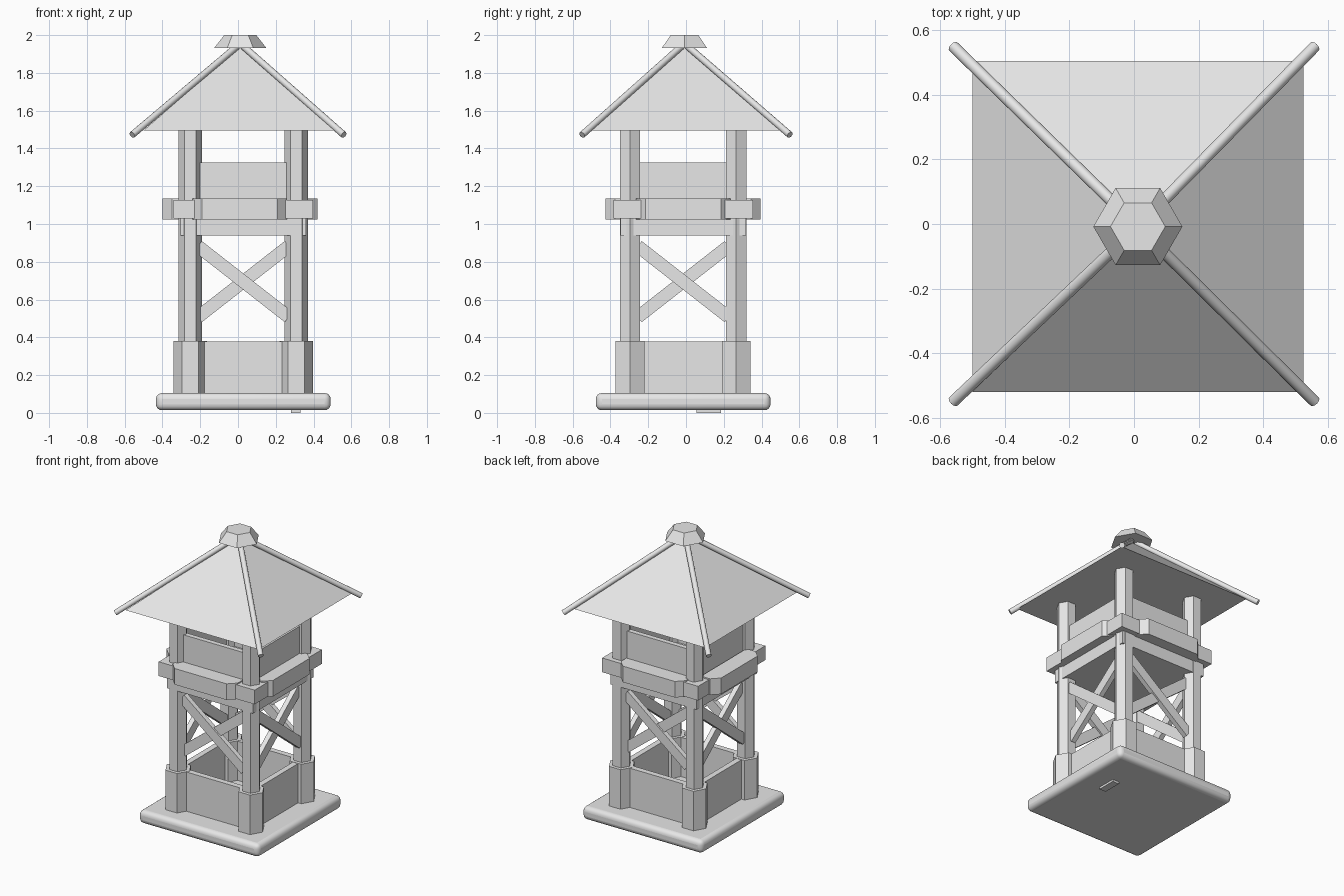
import bpy, bmesh
from math import sin, cos, pi, radians
from mathutils import Matrix, Vector

old = bpy.data.objects.get("Cube")
if old:
    bpy.data.objects.remove(old)

grey = bpy.data.materials.new("plain_grey")
grey.use_nodes = True
colour = (0.8, 0.8, 0.8, 1)
grey.diffuse_color = colour
grey.node_tree.nodes["Principled BSDF"].inputs["Base Color"].default_value = colour

CENTRE = (0.028, -0.015)
POST = 0.281  # distance of the post lines from the centre


def loft(name, bottom, top, z0, z1, matrix=Matrix()):
    """Solid between two outlines with the same number of points."""
    bm = bmesh.new()
    low = [bm.verts.new((x, y, z0)) for x, y in bottom]
    high = [bm.verts.new((x, y, z1)) for x, y in top]
    n = len(low)
    bm.faces.new(low[::-1])
    bm.faces.new(high)
    for i in range(n):
        j = (i + 1) % n
        bm.faces.new((low[i], low[j], high[j], high[i]))
    bmesh.ops.remove_doubles(bm, verts=bm.verts, dist=1e-5)
    bmesh.ops.recalc_face_normals(bm, faces=bm.faces)
    bm.transform(matrix)
    mesh = bpy.data.meshes.new(name)
    bm.to_mesh(mesh)
    bm.free()
    mesh.materials.append(grey)
    obj = bpy.data.objects.new(name, mesh)
    bpy.context.collection.objects.link(obj)
    return obj


def ring(n, r, turn=0.0):
    return [(r * cos(turn + 2 * pi * i / n), r * sin(turn + 2 * pi * i / n)) for i in range(n)]


def rect(w, d):
    return [(-w / 2, -d / 2), (w / 2, -d / 2), (w / 2, d / 2), (-w / 2, d / 2)]


def prism(name, outline, z0, z1, matrix=Matrix()):
    return loft(name, outline, outline, z0, z1, matrix)


def at(x, y, z=0.0):
    return Matrix.Translation((x, y, z))


def smooth(obj):
    bpy.ops.object.select_all(action="DESELECT")
    obj.select_set(True)
    bpy.context.view_layer.objects.active = obj
    bpy.ops.object.shade_smooth_by_angle(angle=radians(35))


# Rounded base slab and the small plate under it
base = prism("base_slab", rect(0.925, 0.925), 0.014, 0.105, at(*CENTRE))
bevel = base.modifiers.new("rounding", "BEVEL")
bevel.width = 0.032
bevel.segments = 4
smooth(base)
prism("underside_plate", rect(0.05, 0.13), 0.0, 0.02, at(0.305, 0.12))

# Six-sided posts with thicker footings
for sx, side in ((-1, "right"), (1, "left")):
    for sy, end in ((-1, "front"), (1, "back")):
        place = at(CENTRE[0] + sx * POST, CENTRE[1] + sy * POST)
        prism(f"{end}_{side}_post", ring(6, 0.062), 0.09, 1.5, place)
        prism(f"{end}_{side}_footing", ring(6, 0.088), 0.09, 0.38, place)

# Floor of the lookout
prism("platform", rect(0.665, 0.665), 0.94, 1.03, at(*CENTRE))

# Each side: low wall, crossed braces, rail with a raised middle, upper panel
bulge = [(-0.25, -0.36), (-0.2, -0.41), (0.2, -0.41), (0.25, -0.36), (0.25, -0.29), (-0.25, -0.29)]
for k, side in enumerate(("front", "left", "back", "right")):
    turn = Matrix.Rotation(k * pi / 2, 4, "Z")
    frame = at(*CENTRE) @ turn
    wall = frame @ at(0, -POST)
    prism(f"{side}_low_wall", rect(0.5, 0.04), 0.09, 0.378, wall)
    prism(f"{side}_upper_panel", rect(0.5, 0.035), 1.02, 1.325, wall)
    prism(f"{side}_rail", rect(0.738, 0.085), 1.028, 1.127, frame @ at(0, -0.327))
    prism(f"{side}_rail_middle", bulge, 1.024, 1.136, at(0.01, CENTRE[1]) @ turn)
    for s, slant in ((-1, "falling"), (1, "rising")):
        tilt = at(0, s * 0.006, 0.695) @ Matrix.Rotation(s * radians(-38), 4, "Y")
        prism(f"{side}_{slant}_brace", rect(0.61, 0.034), -0.034, 0.034, wall @ tilt)

# Pyramid roof
peak = Vector((0.012, -0.008, 1.955))
roof_half = 1.025 / 2 ** 0.5
loft("roof", ring(4, roof_half, pi / 4), ring(4, 0.0), 1.495, 1.94, at(peak.x, peak.y))

# Round poles along the roof ridges
for sx, side in ((-1, "right"), (1, "left")):
    for sy, end in ((-1, "front"), (1, "back")):
        tip = Vector((sx * 0.56, sy * 0.55, 1.472))
        run = tip - peak
        matrix = Matrix.Translation(peak) @ run.to_track_quat("Z", "Y").to_matrix().to_4x4()
        smooth(prism(f"{end}_{side}_ridge_pole", ring(12, 0.018), 0.03, run.length, matrix))

# Six-sided cap on the peak
loft("roof_cap", ring(6, 0.138), ring(6, 0.085), 1.932, 2.0, at(peak.x, peak.y))
